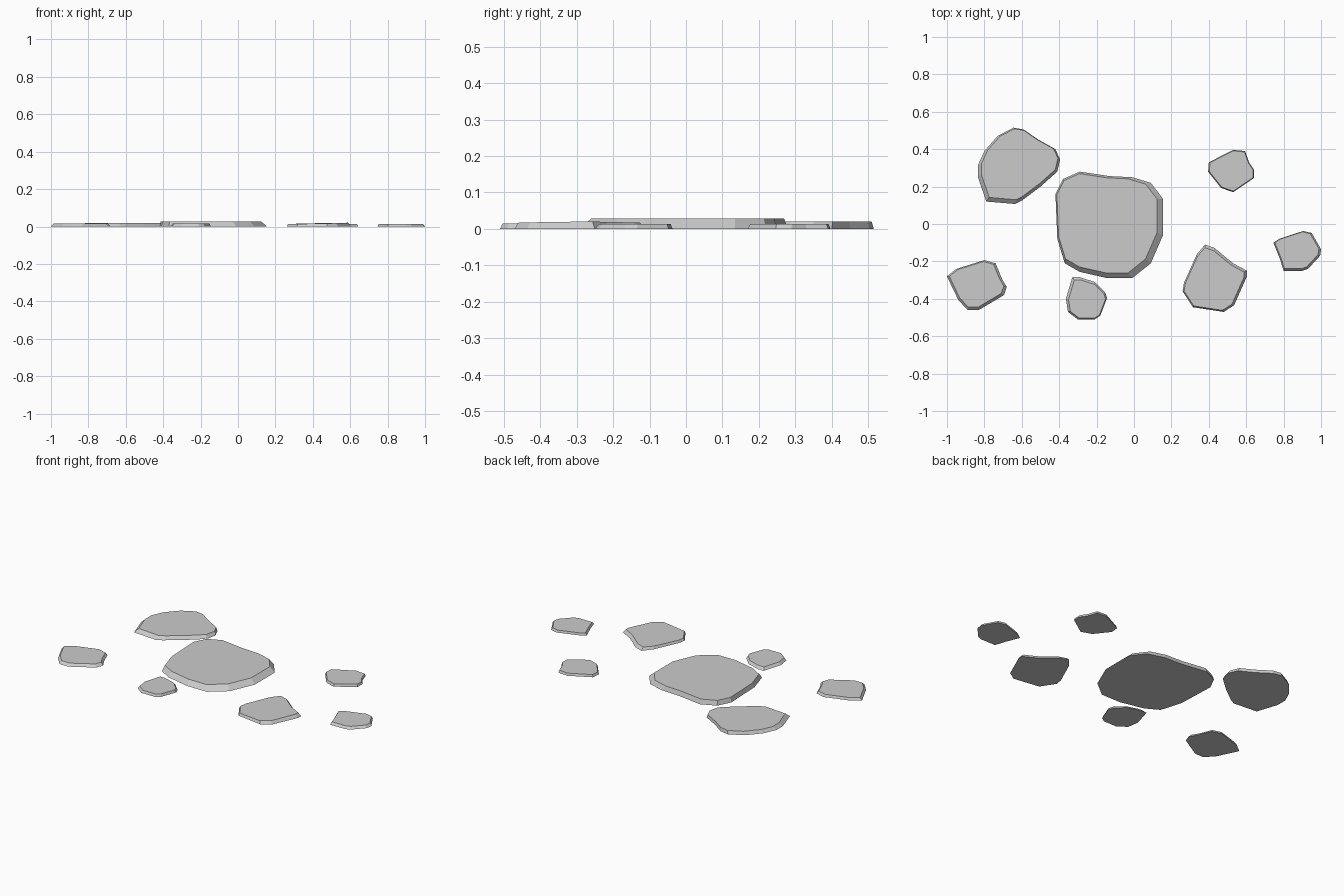
import bpy
import bmesh
from mathutils import Vector


def stone(name, outline, height, scale, shift=(0, 0), tilt=(0, 0)):
    """Flat stone: ground outline lofted to a smaller, shifted, tilted top."""
    base = [Vector((x, y, 0)) for x, y in outline]
    centre = sum(base, Vector()) / len(base)
    bm = bmesh.new()
    low = [bm.verts.new(p) for p in base]
    high = []
    for p in base:
        d = (p - centre) * scale + Vector((*shift, 0))
        high.append(bm.verts.new(centre + d + Vector((0, 0, height + d.x * tilt[0] + d.y * tilt[1]))))
    bm.faces.new(low)
    bm.faces.new(high)
    n = len(low)
    for i in range(n):
        j = (i + 1) % n
        bm.faces.new((low[i], low[j], high[j], high[i]))
    bmesh.ops.recalc_face_normals(bm, faces=bm.faces[:])
    mesh = bpy.data.meshes.new(name)
    bm.to_mesh(mesh)
    bm.free()
    bpy.context.collection.objects.link(bpy.data.objects.new(name, mesh))


# Large central slab
stone("centre_stone", [(-.38, .24), (-.29, .28), (-.13, .256), (-.01, .25), (.09, .22),
                       (.155, .135), (.155, -.06), (.09, -.21), (-.01, -.29), (-.14, -.29),
                       (-.29, -.256), (-.37, -.21), (-.41, -.08), (-.42, .16)],
      .028, .93, (-.012, .008))

# Medium stones
stone("back_left_stone", [(-.645, .515), (-.59, .505), (-.51, .45), (-.42, .40), (-.395, .345),
                          (-.41, .28), (-.50, .20), (-.60, .125), (-.635, .107), (-.79, .12),
                          (-.834, .25), (-.834, .315), (-.80, .39), (-.73, .47)],
      .02, .93, (.004, .008))
stone("front_right_stone", [(.38, -.11), (.43, -.128), (.53, -.21), (.604, -.25), (.604, -.28),
                            (.535, -.435), (.48, -.47), (.315, -.445), (.26, -.36),
                            (.267, -.315), (.337, -.16)],
      .017, .93, (-.004, -.004), (.02, .006))

# Small stones
stone("front_left_stone", [(-1, -.28), (-.95, -.24), (-.80, -.193), (-.74, -.21), (-.705, -.295),
                           (-.68, -.337), (-.695, -.38), (-.83, -.46), (-.89, -.46), (-.94, -.405)],
      .015, .91, (-.003, .004))
stone("front_stone", [(-.33, -.285), (-.295, -.283), (-.21, -.31), (-.155, -.364), (-.144, -.395),
                      (-.18, -.49), (-.21, -.51), (-.30, -.51), (-.353, -.47), (-.364, -.40)],
      .015, .9, (.003, -.004))
stone("back_right_stone", [(.40, .33), (.53, .396), (.594, .39), (.615, .33), (.642, .29),
                           (.642, .246), (.53, .17), (.465, .193), (.396, .28)],
      .014, .95)
stone("right_stone", [(.745, -.10), (.775, -.08), (.905, -.037), (.95, -.048), (1, -.135),
                      (.995, -.17), (.93, -.24), (.90, -.25), (.80, -.25), (.78, -.187)],
      .014, .92, (-.002, .004))
